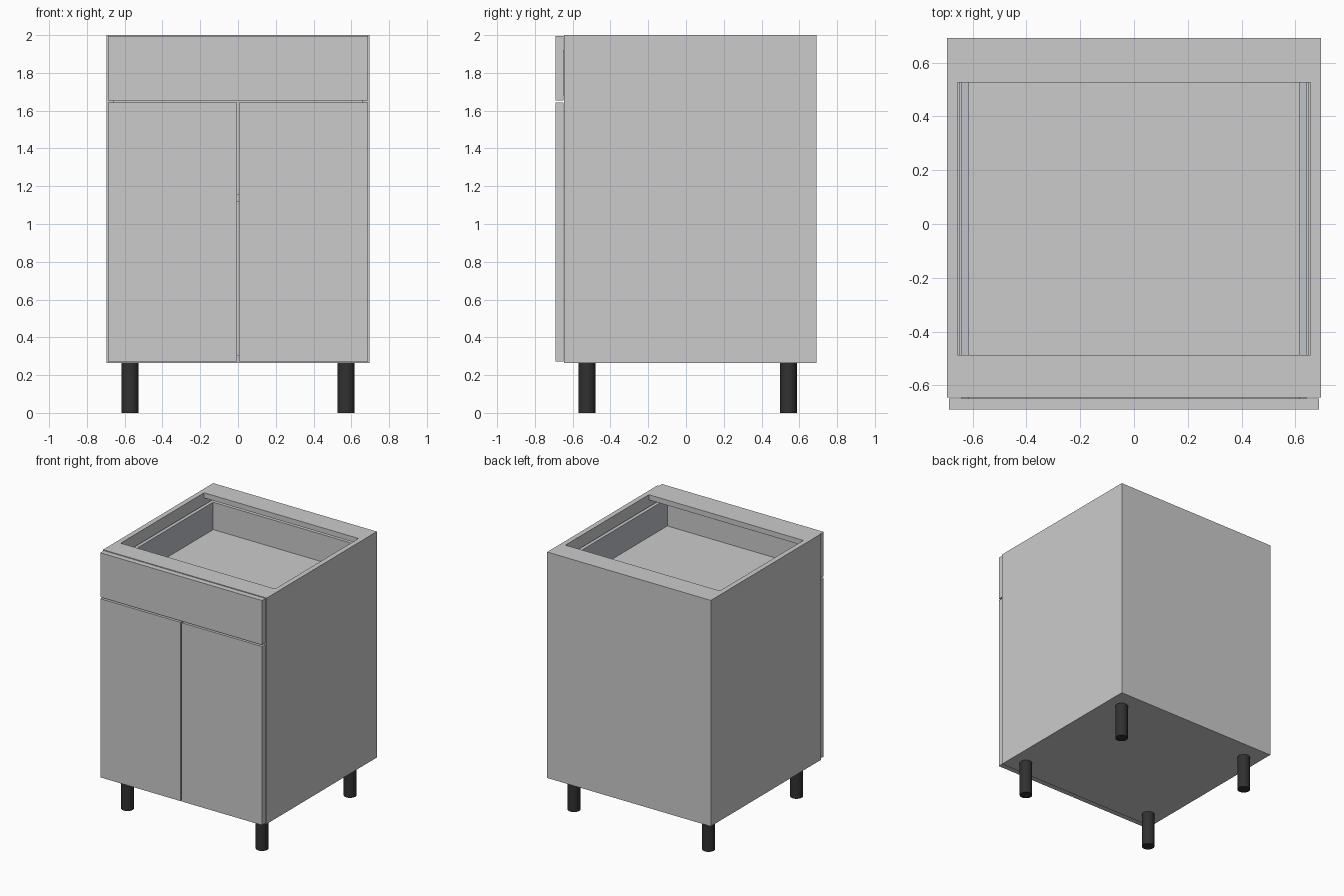
import bpy, bmesh

if "Cube" in bpy.data.objects:
    bpy.data.objects.remove(bpy.data.objects["Cube"])


def material(name, rgb):
    m = bpy.data.materials.new(name)
    m.diffuse_color = (*rgb, 1)
    m.use_nodes = True
    m.node_tree.nodes["Principled BSDF"].inputs["Base Color"].default_value = m.diffuse_color
    return m


def box(name, x, y, z, mat=None):
    """Box from (min, max) ranges on each axis."""
    bm = bmesh.new()
    bmesh.ops.create_cube(bm, size=1)
    for v in bm.verts:
        v.co = [r[0] + (c + 0.5) * (r[1] - r[0]) for c, r in zip(v.co, (x, y, z))]
    me = bpy.data.meshes.new(name)
    bm.to_mesh(me)
    bm.free()
    ob = bpy.data.objects.new(name, me)
    bpy.context.collection.objects.link(ob)
    if mat:
        me.materials.append(mat)
    return ob


def box_pair(name, x, y, z, mat=None):
    """Left and right copies of a box given for the +x side."""
    box("right_" + name, x, y, z, mat)
    box("left_" + name, (-x[1], -x[0]), y, z, mat)


black = material("black_plastic", (0.03, 0.03, 0.03))
metal = material("drawer_metal", (0.52, 0.54, 0.58))

W, IN = 0.695, 0.656              # outer and inner half widths
FRONT, BACK = -0.645, 0.692       # carcass depth
BASE, TOP = 0.265, 2.0            # carcass height

# Carcass
box_pair("side_panel", (IN, W), (FRONT, BACK), (BASE, TOP))
box("bottom_panel", (-IN, IN), (FRONT, BACK), (BASE, BASE + 0.04))
box("back_panel", (-IN, IN), (BACK - 0.02, BACK), (BASE + 0.04, TOP - 0.04))
box("front_top_rail", (-IN, IN), (FRONT, -0.487), (TOP - 0.04, TOP))
box("back_top_rail", (-IN, IN), (0.526, BACK), (TOP - 0.04, TOP))
box("shelf", (-IN, IN), (-0.62, BACK - 0.02), (1.118, 1.157))

# Doors and drawer front
DOOR_Y = (-0.690, -0.648)
box_pair("door", (0.005, 0.687), DOOR_Y, (0.271, 1.643))
box("drawer_front", (-0.687, 0.687), DOOR_Y, (1.655, 1.996))

# Drawer box and runners
box("drawer_bottom", (-0.613, 0.613), (-0.648, 0.60), (1.68, 1.71))
box("drawer_back", (-0.613, 0.613), (0.575, 0.60), (1.71, 1.92))
box_pair("drawer_side", (0.613, 0.641), (-0.648, 0.60), (1.68, 1.92), metal)
box_pair("drawer_runner", (0.641, 0.65), (-0.64, 0.60), (1.68, 1.74))

# Legs
for side, x in (("left", -0.572), ("right", 0.572)):
    for end, y in (("front", -0.524), ("back", 0.543)):
        bpy.ops.mesh.primitive_cylinder_add(
            vertices=32, radius=0.045, depth=BASE, location=(x, y, BASE / 2))
        leg = bpy.context.object
        leg.name = f"{end}_{side}_leg"
        leg.data.materials.append(black)
        bpy.ops.object.shade_smooth_by_angle()
